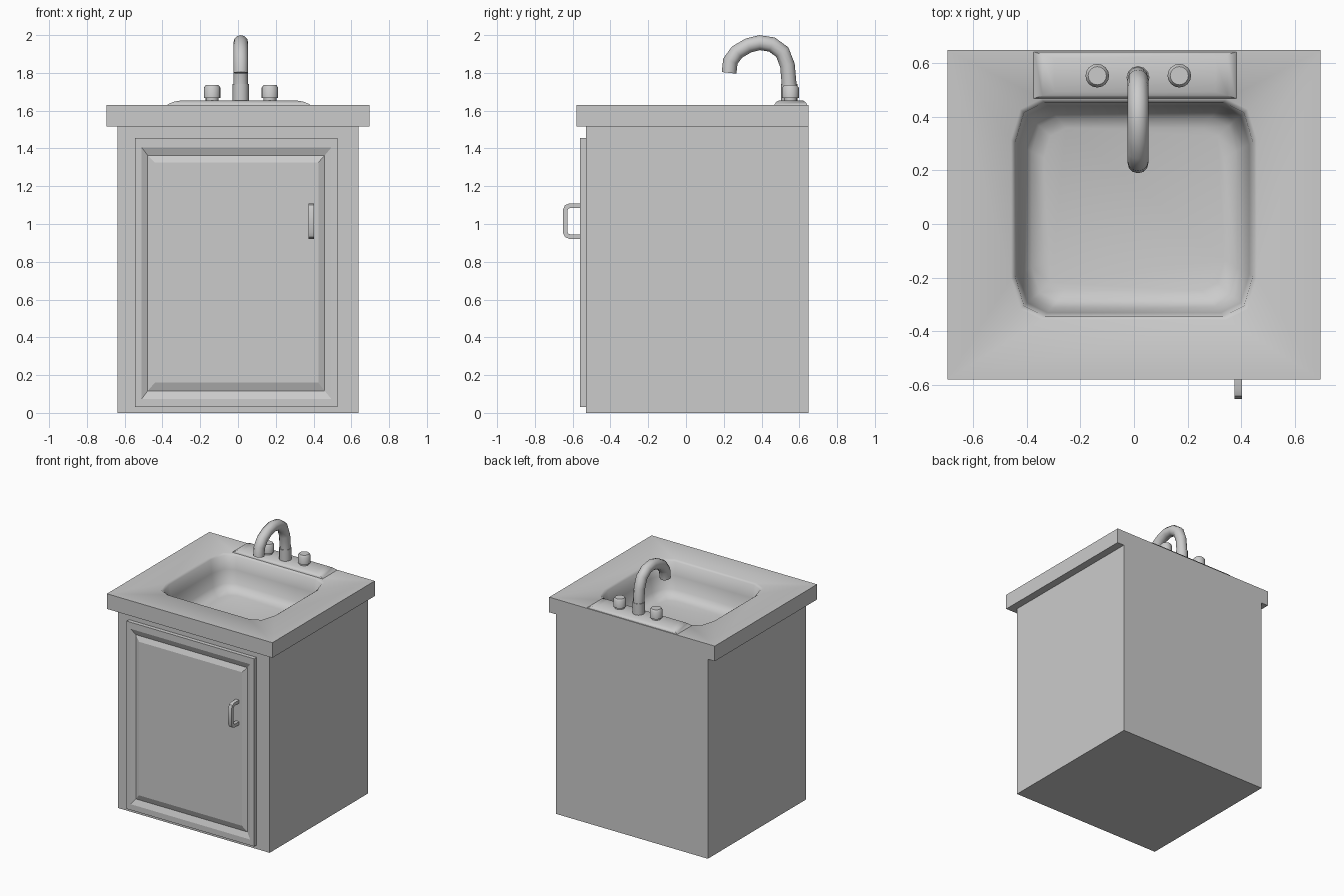
import bpy, bmesh, math
from mathutils import Vector

if "Cube" in bpy.data.objects:
    bpy.data.objects.remove(bpy.data.objects["Cube"])


def finish(name, bm, angle=None):
    bmesh.ops.recalc_face_normals(bm, faces=bm.faces)
    mesh = bpy.data.meshes.new(name)
    bm.to_mesh(mesh)
    bm.free()
    ob = bpy.data.objects.new(name, mesh)
    bpy.context.collection.objects.link(ob)
    if angle:
        bpy.ops.object.select_all(action='DESELECT')
        ob.select_set(True)
        bpy.context.view_layer.objects.active = ob
        bpy.ops.object.shade_smooth_by_angle(angle=math.radians(angle))
    return ob


def add_loft(bm, rings, start=True, end=True):
    """Skin rings of equal point count, with optional caps."""
    loops = [[bm.verts.new(p) for p in r] for r in rings]
    n = len(loops[0])
    for a, b in zip(loops, loops[1:]):
        for i in range(n):
            j = (i + 1) % n
            bm.faces.new((a[i], a[j], b[j], b[i]))
    if start:
        bm.faces.new(loops[0][::-1])
    if end:
        bm.faces.new(loops[-1])
    return loops


def loft(name, rings, angle=None, start=True, end=True):
    bm = bmesh.new()
    add_loft(bm, rings, start, end)
    return finish(name, bm, angle)


def rect_z(x0, x1, y0, y1, z):
    return [(x0, y0, z), (x1, y0, z), (x1, y1, z), (x0, y1, z)]


def rect_y(x0, x1, z0, z1, y):
    return [(x0, y, z0), (x1, y, z0), (x1, y, z1), (x0, y, z1)]


def circle(r, n=12):
    return [(r * math.cos(2 * math.pi * i / n), r * math.sin(2 * math.pi * i / n)) for i in range(n)]


def disc(x, y, z, r, n=12):
    return [(x + a, y + b, z) for a, b in circle(r, n)]


def sweep(name, x, path, section, angle):
    """Sweep a section along a path of (y, z) points at a fixed x."""
    pts = [Vector(p) for p in path]
    rings = []
    for i, p in enumerate(pts):
        d0 = (p - pts[i - 1]).normalized() if i else None
        d1 = (pts[i + 1] - p).normalized() if i < len(pts) - 1 else d0
        d0 = d0 or d1
        t = (d0 + d1).normalized()
        k = 1 / max(t.dot(d1), 0.5)
        nrm = Vector((-t.y, t.x)) * k
        rings.append([(x + a, p.x + nrm.x * b, p.y + nrm.y * b) for a, b in section])
    return loft(name, rings, angle)


# cabinet body, open on top under the basin
loft("cabinet", [rect_z(-.637, .637, -.53, .648, z) for z in (0, 1.515)], end=False)

# door with a V groove around a raised panel
loft("door", [
    rect_y(-.544, .528, .03, 1.455, -.525),
    rect_y(-.544, .528, .03, 1.455, -.56),
    rect_y(-.51, .494, .074, 1.405, -.56),
    rect_y(-.478, .459, .116, 1.363, -.543),
    rect_y(-.44, .425, .16, 1.326, -.56)])

# door handle
sweep("door_handle", .388,
      [(-.555, .933), (-.615, .933), (-.632, .94), (-.64, .958),
       (-.64, 1.072), (-.632, 1.09), (-.615, 1.097), (-.555, 1.097)],
      [(-.014, -.012), (.014, -.012), (.014, .012), (-.014, .012)], 40)

# countertop and basin in one surface
corner = [(.443, .25), (.41, .36), (.333, .398)]
outline = (corner + [(-x, y) for x, y in corner[::-1]]
           + [(-x, -y) for x, y in corner] + [(x, -y) for x, y in corner[::-1]])


def basin_ring(s, z):
    return [(x * s, .055 + y * s, z) for x, y in outline]


bm = bmesh.new()
slab = add_loft(bm, [
    rect_z(-.62, .62, -.51, .63, 1.515),
    rect_z(-.695, .695, -.58, .648, 1.515),
    rect_z(-.695, .695, -.58, .648, 1.63)], False, False)
basin = add_loft(bm, [basin_ring(s, z) for s, z in
                      [(1.035, 1.63), (1, 1.618), (.97, 1.52), (.92, 1.425), (.86, 1.39), (.76, 1.375)]],
                 False, True)
rim = []
for loop in (slab[-1], basin[0]):
    rim += [bm.edges.get((loop[i - 1], loop[i])) for i in range(len(loop))]
bmesh.ops.triangle_fill(bm, use_beauty=True, use_dissolve=False, edges=rim)
finish("countertop_and_basin", bm, 50)

# faucet base plate
loft("faucet_plate", [rect_z(.004 - a, .004 + a, .555 - b, .555 + b, z) for a, b, z in
                      [(.382, .088, 1.625), (.375, .086, 1.634), (.345, .076, 1.647), (.3, .062, 1.655)]], 40)

# faucet spout and collar
sweep("faucet_spout", .015,
      [(.546, 1.65), (.546, 1.74), (.537, 1.84), (.51, 1.91), (.455, 1.95), (.39, 1.96),
       (.33, 1.945), (.27, 1.91), (.235, 1.862), (.228, 1.80)], circle(.039), 40)
loft("faucet_collar", [disc(.015, .546, z, .043) for z in (1.65, 1.74)], 40)

# tap knobs
for side, x in (("left", -.137), ("right", .169)):
    loft(side + "_knob", [disc(x, .553, z, r, 16) for z, r in
                          [(1.65, .034), (1.668, .034), (1.668, .044), (1.722, .044), (1.735, .034)]], 50)
